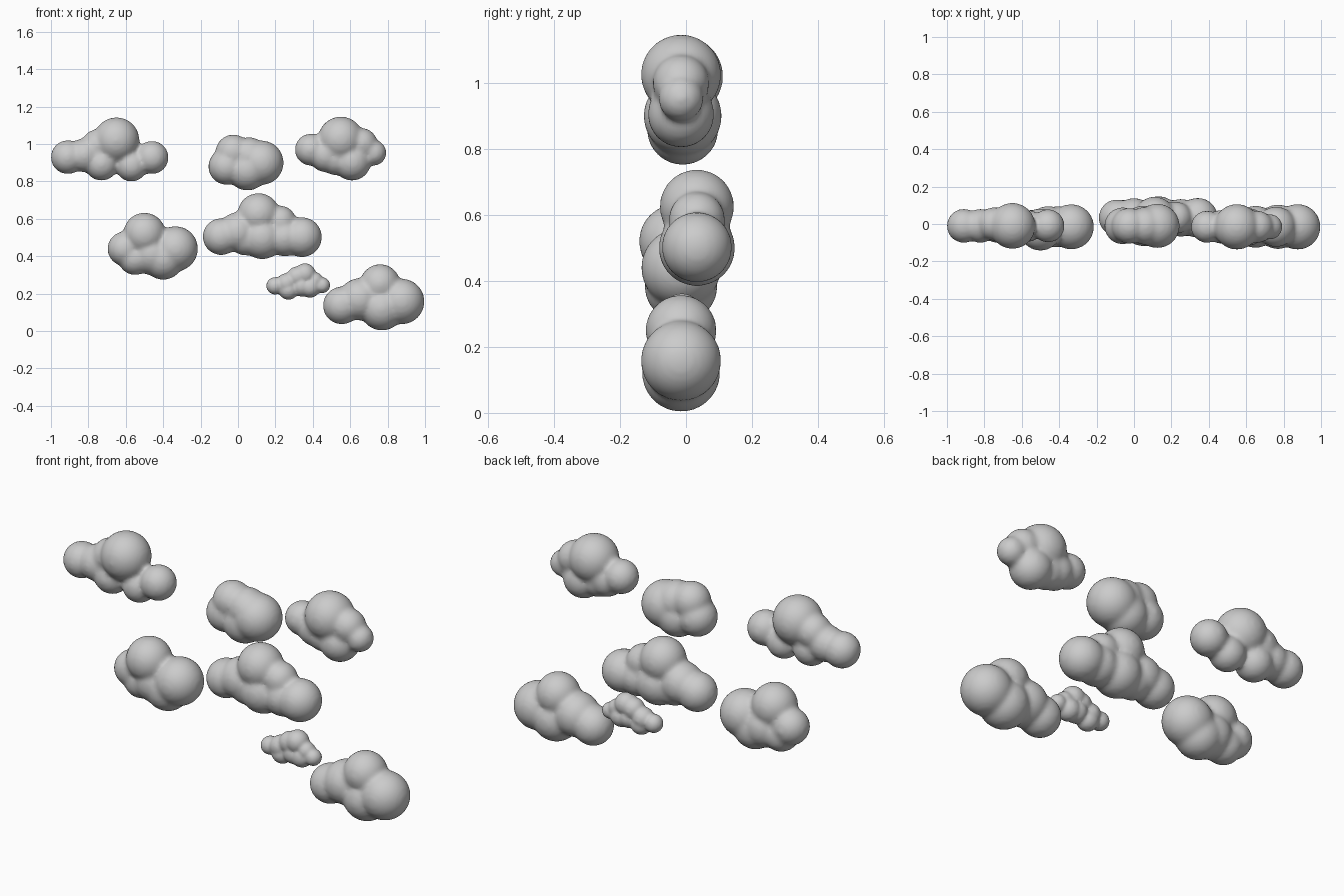
import bpy, bmesh
from mathutils import Matrix


def cloud(name, y, puffs, voxel=0.011):
    """Fuse round puffs (x, z, radius[, y offset]) into one soft cloud."""
    bm = bmesh.new()
    for p in puffs:
        x, z, r = p[:3]
        dy = p[3] if len(p) > 3 else 0
        bmesh.ops.create_icosphere(bm, subdivisions=4, radius=r + 0.001,
                                   matrix=Matrix.Translation((x, y + dy, z)))
    me = bpy.data.meshes.new(name)
    bm.to_mesh(me)
    bm.free()
    ob = bpy.data.objects.new(name, me)
    bpy.context.collection.objects.link(ob)
    rm = ob.modifiers.new("fuse", 'REMESH')
    rm.mode = 'VOXEL'
    rm.voxel_size = voxel
    rm.use_smooth_shade = True
    sm = ob.modifiers.new("soften", 'SMOOTH')
    sm.factor = 0.5
    sm.iterations = 10
    return ob


# Upper row
cloud("cloud_upper_left", -0.01, [
    (-0.91, 0.93, 0.09), (-0.82, 0.94, 0.09), (-0.75, 0.99, 0.088, 0.01),
    (-0.65, 1.02, 0.122), (-0.73, 0.895, 0.09), (-0.57, 0.885, 0.085),
    (-0.46, 0.928, 0.088)])
cloud("cloud_upper_middle", -0.01, [
    (-0.06, 0.88, 0.098), (-0.025, 0.955, 0.095), (0.05, 0.86, 0.108),
    (0.06, 0.935, 0.10), (0.125, 0.90, 0.118)])
cloud("cloud_upper_right", -0.015, [
    (0.39, 0.97, 0.085), (0.47, 0.94, 0.09), (0.55, 1.025, 0.121),
    (0.52, 0.92, 0.085), (0.61, 0.905, 0.10), (0.66, 1.0, 0.085),
    (0.725, 0.953, 0.068)])

# Middle row
cloud("cloud_middle_left", -0.015, [
    (-0.605, 0.44, 0.092), (-0.50, 0.52, 0.112, -0.015), (-0.55, 0.39, 0.09),
    (-0.46, 0.41, 0.11), (-0.40, 0.385, 0.11), (-0.335, 0.44, 0.12)])
cloud("cloud_centre", 0.033, [
    (-0.09, 0.505, 0.098), (0.0, 0.53, 0.105), (0.11, 0.625, 0.112),
    (0.13, 0.50, 0.115), (0.04, 0.495, 0.09), (0.225, 0.585, 0.085),
    (0.25, 0.50, 0.10), (0.342, 0.502, 0.106)])

# Lower row
cloud("cloud_small", -0.012, [
    (0.198, 0.242, 0.046), (0.26, 0.255, 0.054), (0.315, 0.29, 0.054),
    (0.358, 0.305, 0.057), (0.27, 0.22, 0.052), (0.34, 0.24, 0.055),
    (0.385, 0.235, 0.056), (0.41, 0.27, 0.045), (0.45, 0.245, 0.042)], 0.007)
cloud("cloud_lower_right", -0.015, [
    (0.555, 0.137, 0.1), (0.65, 0.17, 0.112), (0.76, 0.25, 0.107),
    (0.77, 0.122, 0.118), (0.875, 0.158, 0.121)])
